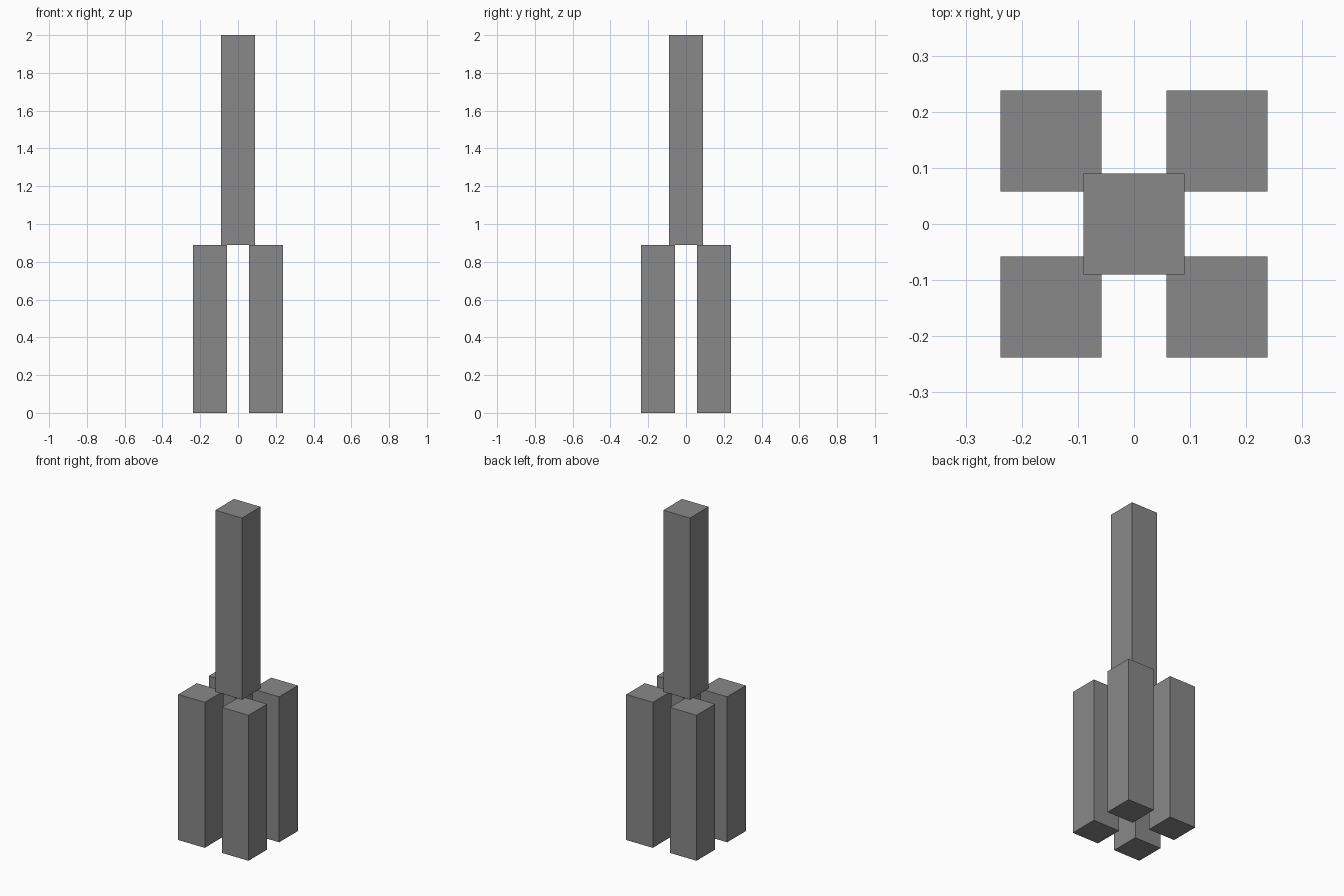
import bpy

cube = bpy.data.objects.get("Cube")
if cube:
    bpy.data.objects.remove(cube, do_unlink=True)

WIDTH = 0.18        # square section of every post
LEG_OFFSET = 0.148  # leg centre distance from each axis
LEG_TOP = 0.89
TOP = 2.0

# Single grey material
grey = bpy.data.materials.new("plain_grey")
grey.use_nodes = True
colour = (0.25, 0.25, 0.25, 1.0)
grey.diffuse_color = colour
grey.node_tree.nodes["Principled BSDF"].inputs["Base Color"].default_value = colour


def post(name, x, y, z0, z1):
    """Square post from z0 to z1."""
    bpy.ops.mesh.primitive_cube_add(size=1, location=(x, y, (z0 + z1) / 2))
    ob = bpy.context.object
    ob.name = name
    ob.scale = (WIDTH, WIDTH, z1 - z0)
    bpy.ops.object.transform_apply(location=False, rotation=False, scale=True)
    ob.data.materials.append(grey)
    return ob


# Four legs, one in each corner
for y_name, sy in (("front", -1), ("back", 1)):
    for x_name, sx in (("left", 1), ("right", -1)):
        post(f"{y_name}_{x_name}_leg", sx * LEG_OFFSET, sy * LEG_OFFSET, 0, LEG_TOP)

# Central column resting on the inner leg corners
post("central_column", 0, 0, LEG_TOP, TOP)
